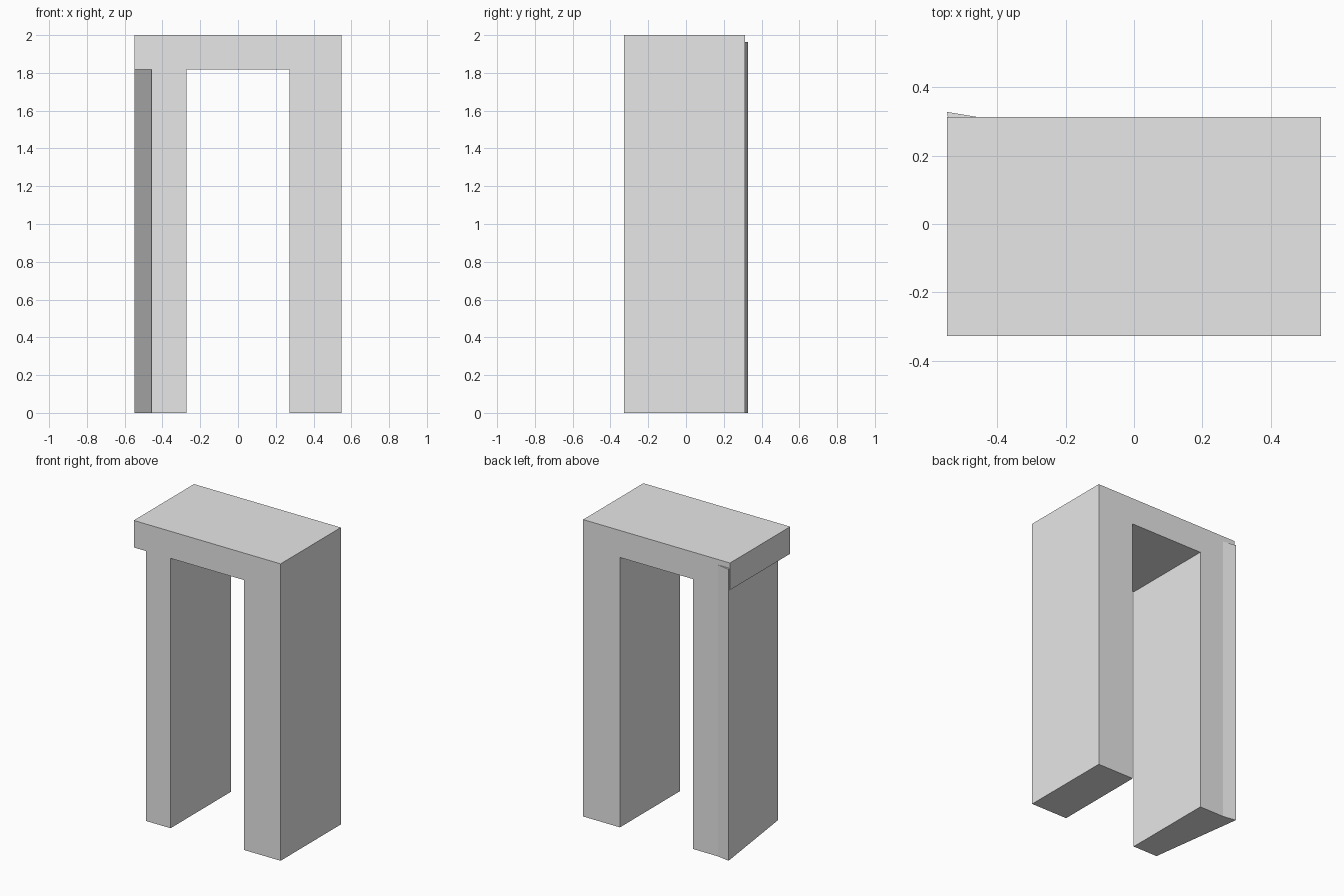
import bpy
import bmesh

cube = bpy.data.objects.get("Cube")
if cube:
    bpy.data.objects.remove(cube, do_unlink=True)

grey = bpy.data.materials.new("light_grey")
grey.use_nodes = True
colour = (0.8, 0.8, 0.8, 1)
grey.diffuse_color = colour
grey.node_tree.nodes["Principled BSDF"].inputs["Base Color"].default_value = colour


def prism(name, outline, bottom, top):
    """Extrude a footprint outline from bottom to top."""
    bm = bmesh.new()
    base = bm.faces.new([bm.verts.new((x, y, bottom)) for x, y in outline])
    ext = bmesh.ops.extrude_face_region(bm, geom=[base])
    verts = [v for v in ext["geom"] if isinstance(v, bmesh.types.BMVert)]
    bmesh.ops.translate(bm, verts=verts, vec=(0, 0, top - bottom))
    bmesh.ops.recalc_face_normals(bm, faces=bm.faces)
    mesh = bpy.data.meshes.new(name)
    bm.to_mesh(mesh)
    bm.free()
    mesh.materials.append(grey)
    obj = bpy.data.objects.new(name, mesh)
    bpy.context.collection.objects.link(obj)
    return obj


def union(target, other):
    mod = target.modifiers.new("join_" + other.name, "BOOLEAN")
    mod.operation = "UNION"
    mod.solver = "EXACT"
    mod.object = other
    bpy.context.view_layer.objects.active = target
    bpy.ops.object.modifier_apply(modifier=mod.name)
    bpy.data.objects.remove(other, do_unlink=True)


W, INNER = 0.547, 0.273      # outer and inner half widths
FRONT, BACK = -0.328, 0.313
LINTEL = 1.818               # underside of the lintel
TAPER = -0.457               # front outer corner of the tapered leg

# Lintel and straight leg as one arch profile
arch = prism("arch", [(-W, FRONT), (W, FRONT), (W, BACK), (-W, BACK)], LINTEL, 2)
leg = prism("left_leg", [(INNER, FRONT), (W, FRONT), (W, BACK), (INNER, BACK)], 0, LINTEL)
union(arch, leg)

# Tapered leg with its outer side slanting out to a pointed back corner
leg = prism("right_leg", [(TAPER, FRONT), (-INNER, FRONT), (-INNER, BACK),
                          (TAPER, BACK), (-W, -FRONT)], 0, LINTEL)
union(arch, leg)

# Thin back sliver that carries the pointed corner up behind the lintel
prism("back_corner", [(TAPER, BACK), (-W, -FRONT), (-W + 0.002, BACK)], LINTEL, 1.963)
